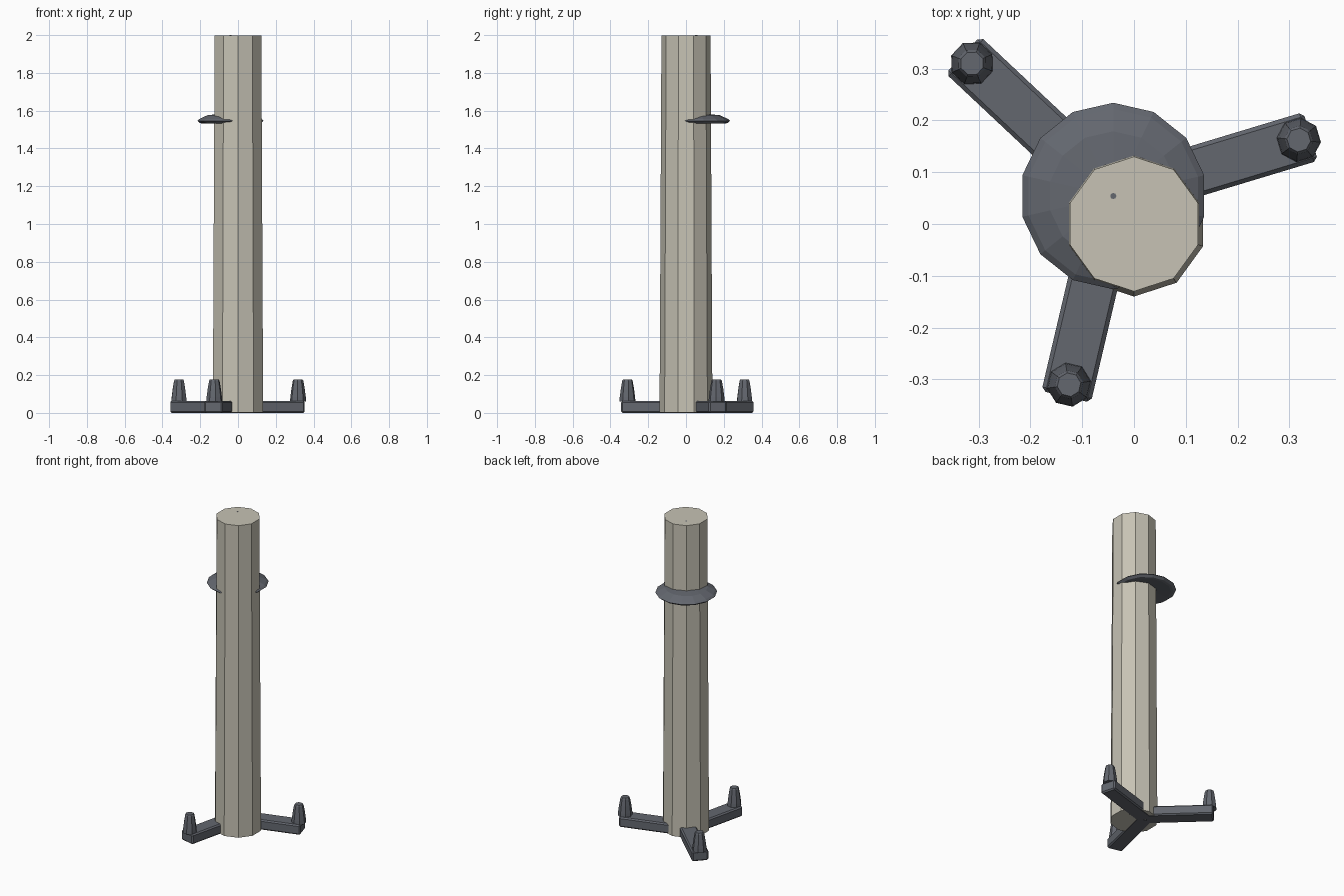
import bpy
import bmesh
from math import cos, sin, pi, radians
from mathutils import Matrix

cube = bpy.data.objects.get("Cube")
if cube:
    bpy.data.objects.remove(cube, do_unlink=True)


def material(name, rgb):
    m = bpy.data.materials.new(name)
    m.use_nodes = True
    m.diffuse_color = (*rgb, 1)
    m.node_tree.nodes["Principled BSDF"].inputs["Base Color"].default_value = (*rgb, 1)
    return m


stone = material("warm pale grey", (0.57, 0.545, 0.46))
metal = material("dark slate grey", (0.125, 0.135, 0.158))


def finish(name, bm, mat, matrix):
    bmesh.ops.recalc_face_normals(bm, faces=bm.faces)
    mesh = bpy.data.meshes.new(name)
    bm.to_mesh(mesh)
    bm.free()
    mesh.materials.append(mat)
    ob = bpy.data.objects.new(name, mesh)
    bpy.context.collection.objects.link(ob)
    ob.matrix_world = matrix
    return ob


def lathe(name, profile, sides, mat, matrix, turn=pi / 2):
    """Stack rings of (radius, height) and cap both ends."""
    bm = bmesh.new()
    rings = []
    for r, z in profile:
        if r == 0:
            rings.append([bm.verts.new((0, 0, z))] * sides)
        else:
            rings.append([bm.verts.new((r * cos(turn + 2 * pi * i / sides),
                                        r * sin(turn + 2 * pi * i / sides), z))
                          for i in range(sides)])
    for a, b in zip(rings, rings[1:]):
        for i in range(sides):
            j = (i + 1) % sides
            bm.faces.new(list(dict.fromkeys((a[i], a[j], b[j], b[i]))))
    for ring in (rings[0], rings[-1]):
        if len(set(ring)) > 2:
            bm.faces.new(ring)
    return finish(name, bm, mat, matrix)


# Ten-sided tapering column
lathe("column", [(0.14, 0.002), (0.13, 1.999)], 10, stone, Matrix())

# The stand sits off the column's axis
axis = Matrix.Translation((-0.04, 0.054, 0))
lathe("pole", [(0.015, 0.01), (0.006, 2.0)], 8, metal, axis)

# Shallow domed collar
lathe("collar", [(0, 1.545), (0.15, 1.532), (0.165, 1.534), (0.18, 1.546),
                 (0.168, 1.556), (0.125, 1.576), (0, 1.588)], 14, metal, axis)

# Three arms, each with an upright peg near its end
for n in range(3):
    spin = axis @ Matrix.Rotation(radians(16.8 + 120 * n), 4, "Z")
    bm = bmesh.new()
    bmesh.ops.create_cube(bm, size=1)
    bmesh.ops.scale(bm, vec=(0.40, 0.098, 0.064), verts=bm.verts)
    bmesh.ops.translate(bm, vec=(0.198, 0, 0.032), verts=bm.verts)
    bmesh.ops.bevel(bm, geom=list(bm.edges), offset=0.008, segments=1,
                    affect="EDGES")
    finish(f"arm_{n + 1}", bm, metal, spin)
    lathe(f"peg_{n + 1}", [(0.043, 0.06), (0.041, 0.085), (0.035, 0.13),
                           (0.028, 0.17), (0.023, 0.178)], 8, metal,
          spin @ Matrix.Translation((0.374, 0, 0)), pi / 8)
